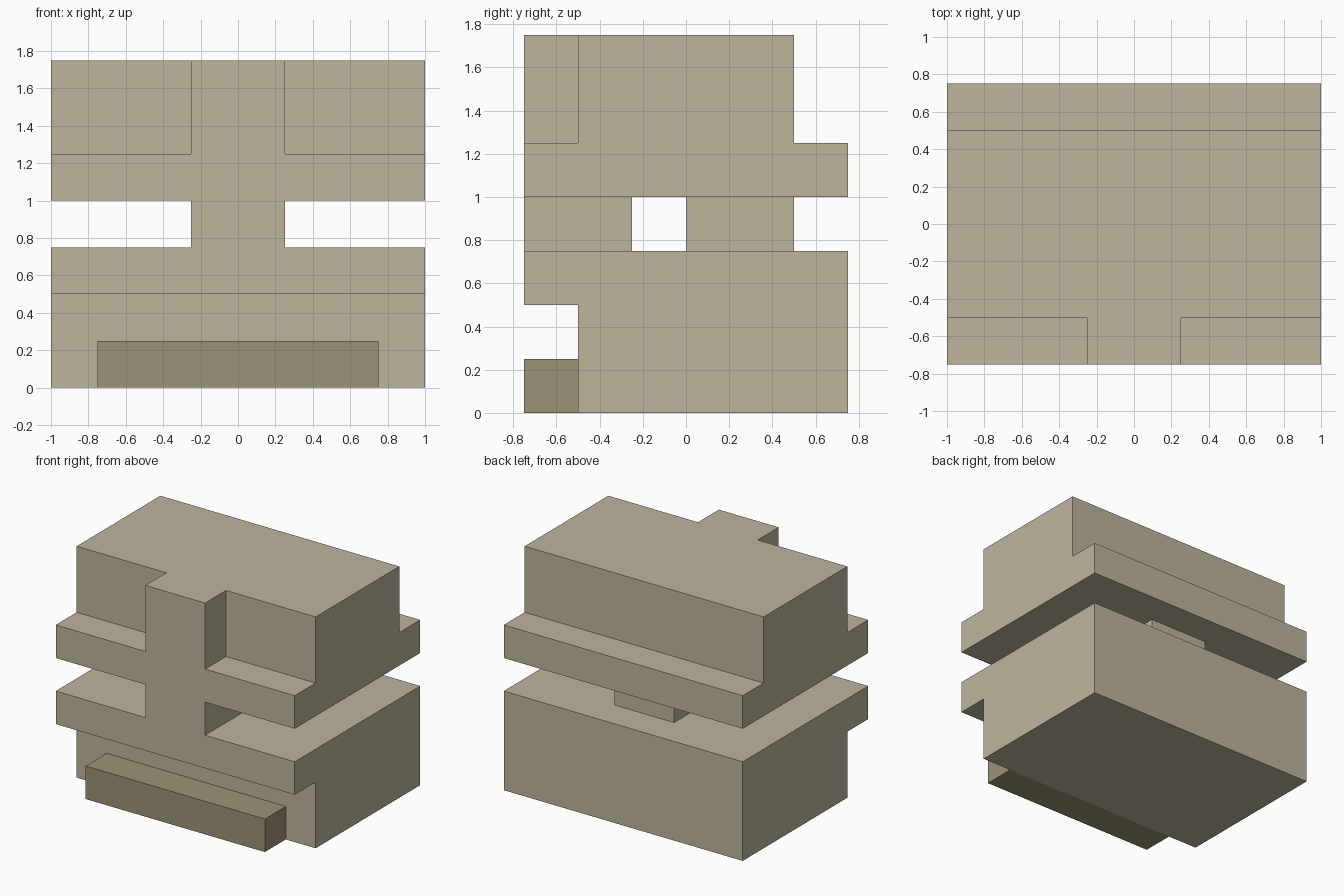
import bpy
import bmesh

cube = bpy.data.objects.get("Cube")
if cube:
    bpy.data.objects.remove(cube, do_unlink=True)


def make_material(name, color):
    mat = bpy.data.materials.new(name)
    mat.use_nodes = True
    mat.diffuse_color = color
    bsdf = next(n for n in mat.node_tree.nodes if n.type == 'BSDF_PRINCIPLED')
    bsdf.inputs["Base Color"].default_value = color
    return mat


stone = make_material("light stone", (0.515, 0.462, 0.337, 1))
dark_stone = make_material("dark stone", (0.332, 0.292, 0.181, 1))


def extrude_profile(name, profile, half_width, mat):
    """Extrude a (y, z) side profile across x, centred on x = 0."""
    bm = bmesh.new()
    face = bm.faces.new([bm.verts.new((-half_width, y, z)) for y, z in profile])
    ext = bmesh.ops.extrude_face_region(bm, geom=[face])
    verts = [g for g in ext["geom"] if isinstance(g, bmesh.types.BMVert)]
    bmesh.ops.translate(bm, verts=verts, vec=(2 * half_width, 0, 0))
    bmesh.ops.recalc_face_normals(bm, faces=bm.faces)
    mesh = bpy.data.meshes.new(name)
    bm.to_mesh(mesh)
    bm.free()
    mesh.materials.append(mat)
    obj = bpy.data.objects.new(name, mesh)
    bpy.context.collection.objects.link(obj)
    return obj


def block(y0, y1, z0, z1):
    return [(y0, z0), (y1, z0), (y1, z1), (y0, z1)]


# Base with an overhanging front ledge
extrude_profile("lower_block", [(-0.5, 0), (0.75, 0), (0.75, 0.75),
                                (-0.75, 0.75), (-0.75, 0.5), (-0.5, 0.5)], 1.0, stone)

# Upper block: wide slab carrying a set-back top
extrude_profile("upper_block", [(-0.75, 1), (0.75, 1), (0.75, 1.25), (0.5, 1.25),
                                (0.5, 1.75), (-0.5, 1.75), (-0.5, 1.25),
                                (-0.75, 1.25)], 1.0, stone)

# Posts in the gap and the rib up the front
extrude_profile("front_post", block(-0.75, -0.25, 0.75, 1), 0.25, stone)
extrude_profile("back_post", block(0, 0.5, 0.75, 1), 0.25, stone)
extrude_profile("front_rib", block(-0.75, -0.5, 1.25, 1.75), 0.25, stone)

# Step at the foot
extrude_profile("front_step", block(-0.75, -0.5, 0, 0.25), 0.75, dark_stone)
